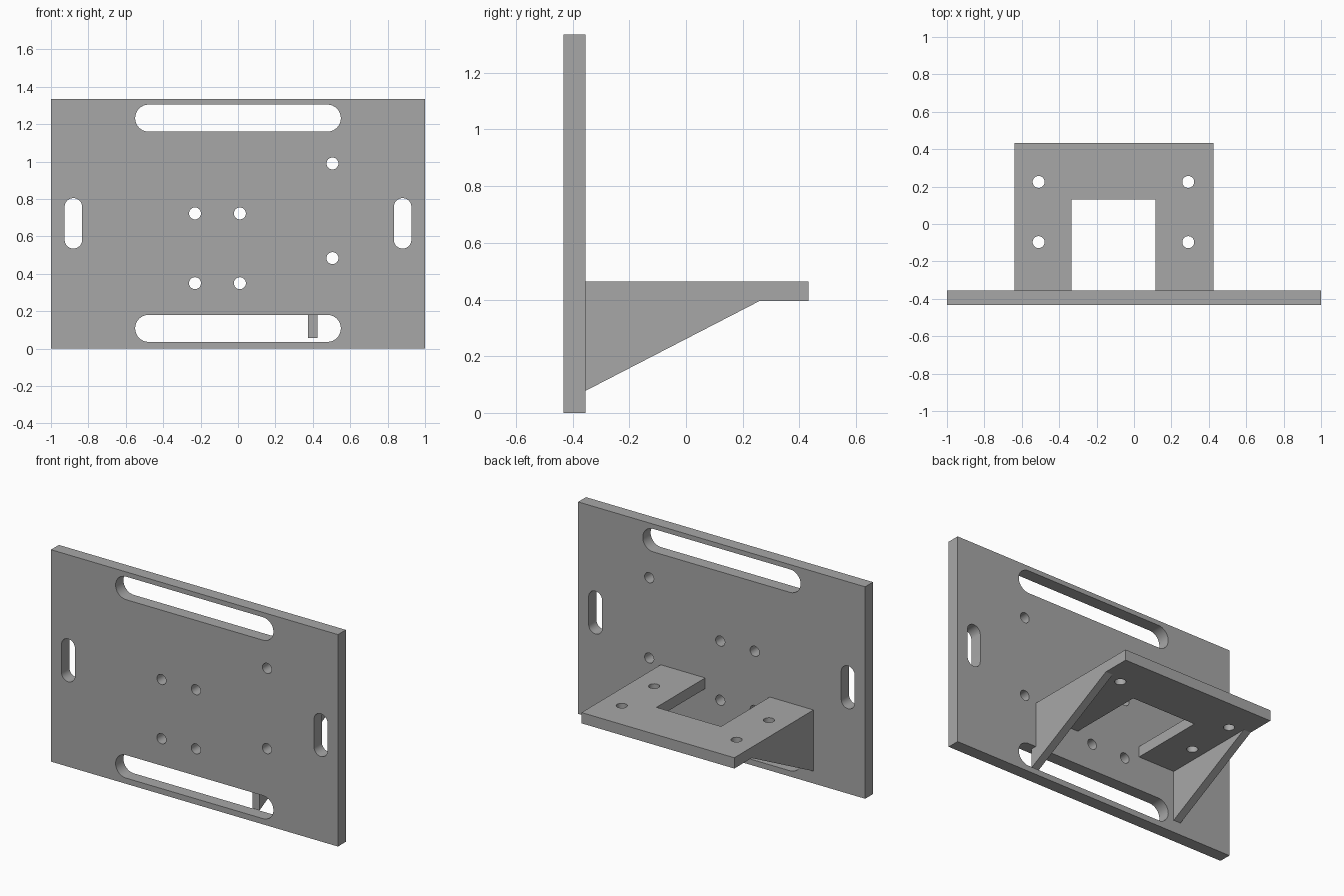
import bpy
import bmesh
from math import cos, sin, pi, radians

cube = bpy.data.objects.get("Cube")
if cube:
    bpy.data.objects.remove(cube, do_unlink=True)

GREY = (0.39, 0.39, 0.39, 1.0)
grey = bpy.data.materials.new("plain grey")
grey.use_nodes = True
grey.diffuse_color = GREY
grey.node_tree.nodes["Principled BSDF"].inputs["Base Color"].default_value = GREY


def slot(x0, x1, y0, y1, steps=16):
    """Outline of a rounded slot filling the given box; a square box gives a circle."""
    r = min(x1 - x0, y1 - y0) / 2
    cx, cy = (x0 + x1) / 2, (y0 + y1) / 2
    dx, dy = (x1 - x0) / 2 - r, (y1 - y0) / 2 - r
    start = 0 if dy > dx else -pi / 2
    points = []
    for side in (1, -1):
        for i in range(steps + 1):
            a = start + pi * i / steps
            points.append((cx + side * (dx + r * cos(a)) if dx >= dy else cx + side * r * cos(a),
                           cy + side * (r * sin(a) + dy)))
    return points


def hole(x, y, r=0.032):
    return slot(x - r, x + r, y - r, y + r)


def sheet(name, outline, holes, thickness, location, rotation):
    """Flat part cut from a sheet, centred on its own thickness."""
    curve = bpy.data.curves.new(name, "CURVE")
    curve.dimensions = "2D"
    curve.fill_mode = "BOTH"
    curve.extrude = thickness / 2
    for loop in [outline] + holes:
        spline = curve.splines.new("POLY")
        spline.points.add(len(loop) - 1)
        for point, (x, y) in zip(spline.points, loop):
            point.co = (x, y, 0, 1)
        spline.use_cyclic_u = True
    obj = bpy.data.objects.new(name, curve)
    bpy.context.collection.objects.link(obj)
    obj.location = location
    obj.rotation_euler = [radians(a) for a in rotation]
    bpy.ops.object.select_all(action="DESELECT")
    obj.select_set(True)
    bpy.context.view_layer.objects.active = obj
    bpy.ops.object.convert(target="MESH")
    obj = bpy.context.object
    bm = bmesh.new()
    bm.from_mesh(obj.data)
    bmesh.ops.remove_doubles(bm, verts=bm.verts, dist=0.0001)
    bmesh.ops.recalc_face_normals(bm, faces=bm.faces)
    bm.to_mesh(obj.data)
    bm.free()
    obj.data.materials.clear()
    obj.data.materials.append(grey)
    bpy.ops.object.shade_smooth_by_angle(angle=radians(30))
    return obj


FRONT, BACK, HEIGHT = -0.433, -0.355, 1.335
LEFT, RIGHT, REAR = 0.425, -0.64, 0.433
SHELF_LOW, SHELF_TOP = 0.395, 0.463

# Upright plate with slots and bolt holes
openings = [slot(-0.55, 0.55, z, z + 0.145) for z in (0.036, 1.16)]
openings += [slot(s * 0.88 - 0.047, s * 0.88 + 0.047, 0.535, 0.805) for s in (-1, 1)]
openings += [hole(x, z) for x in (-0.23, 0.01) for z in (0.35, 0.723)]
openings += [hole(0.505, z) for z in (0.484, 0.99)]
sheet("upright_plate", [(-1, 0), (1, 0), (1, HEIGHT), (-1, HEIGHT)], openings,
      BACK - FRONT, (0, (FRONT + BACK) / 2, 0), (90, 0, 0))

# U-shaped shelf behind the plate
sheet("shelf", [(RIGHT, BACK), (-0.335, BACK), (-0.335, 0.13), (0.115, 0.13),
                (0.115, BACK), (LEFT, BACK), (LEFT, REAR), (RIGHT, REAR)],
      [hole(x, y) for x in (-0.51, 0.29) for y in (-0.097, 0.225)],
      SHELF_TOP - SHELF_LOW, (0, 0, (SHELF_TOP + SHELF_LOW) / 2), (0, 0, 0))

# Triangular gussets, set halfway into the plate
WEB = 0.05
for name, x in (("left_gusset", LEFT - WEB / 2), ("right_gusset", RIGHT + WEB / 2)):
    sheet(name, [(-0.393, 0.058), (0.26, SHELF_LOW), (-0.393, SHELF_LOW)], [],
          WEB, (x, 0, 0), (90, 0, 90))
